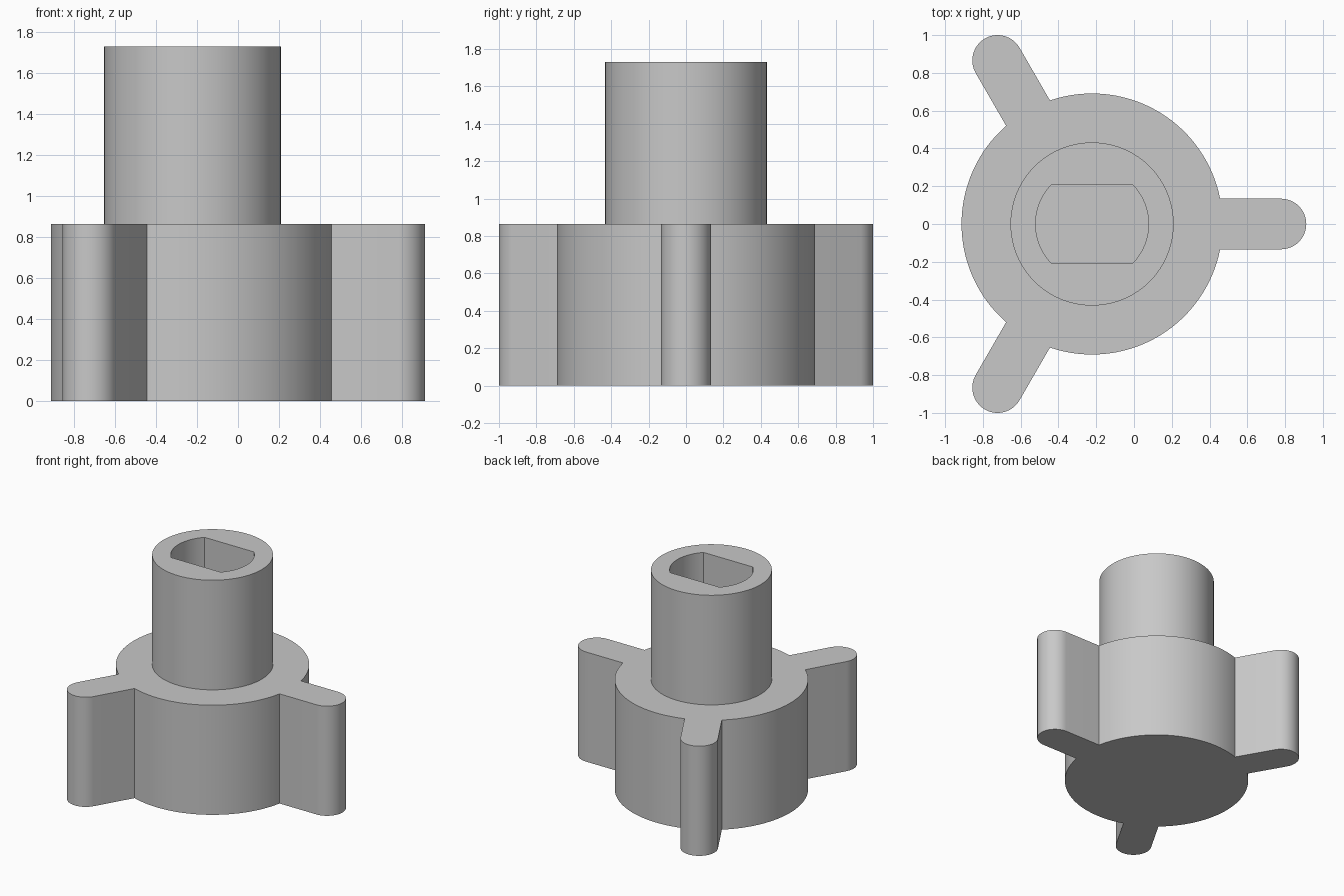
import bpy, bmesh
from math import sin, cos, asin, sqrt, pi, radians

cube = bpy.data.objects.get("Cube")
if cube:
    bpy.data.objects.remove(cube, do_unlink=True)

AXIS_X = -0.222
HUB_R, HUB_H = 0.691, 0.865
ARM_LEN, ARM_R = 1.0, 0.134
SHAFT_R, TOP = 0.432, 1.73
BORE_R, FLAT = 0.299, 0.208

grey = bpy.data.materials.new("grey plastic")
grey.use_nodes = True
colour = (0.58, 0.58, 0.58, 1)
grey.diffuse_color = colour
grey.node_tree.nodes["Principled BSDF"].inputs["Base Color"].default_value = colour


def span(a, b, n):
    return [a + (b - a) * i / n for i in range(n + 1)]


def finish(bm, name):
    bmesh.ops.recalc_face_normals(bm, faces=bm.faces)
    mesh = bpy.data.meshes.new(name)
    bm.to_mesh(mesh)
    bm.free()
    mesh.materials.append(grey)
    obj = bpy.data.objects.new(name, mesh)
    obj.location.x = AXIS_X
    bpy.context.collection.objects.link(obj)
    bpy.ops.object.select_all(action='DESELECT')
    obj.select_set(True)
    bpy.context.view_layer.objects.active = obj
    bpy.ops.object.shade_smooth_by_angle(angle=radians(30))
    return obj


# Hub with three round-ended arms, extruded from one outline
root = asin(ARM_R / HUB_R)
outline = []
for k in range(3):
    turn = k * 2 * pi / 3
    for a in span(-pi / 2, pi / 2, 32):
        x, y = ARM_LEN + ARM_R * cos(a), ARM_R * sin(a)
        outline.append((x * cos(turn) - y * sin(turn), x * sin(turn) + y * cos(turn)))
    for a in span(turn + root, turn + 2 * pi / 3 - root, 40):
        outline.append((HUB_R * cos(a), HUB_R * sin(a)))

bm = bmesh.new()
base = bm.faces.new([bm.verts.new((x, y, 0)) for x, y in outline])
raised = bmesh.ops.extrude_face_region(bm, geom=[base], use_keep_orig=True)["geom"]
bmesh.ops.translate(bm, vec=(0, 0, HUB_H),
                    verts=[v for v in raised if isinstance(v, bmesh.types.BMVert)])
finish(bm, "hub_with_arms")

# Shaft with a double-flat bore, its foot sunk slightly into the hub
corner = asin(FLAT / BORE_R)
stops = [-corner, corner, pi - corner, pi + corner, 2 * pi - corner]
angles = [a for s, e in zip(stops, stops[1:]) for a in span(s, e, 24)[:-1]]
outer = [(SHAFT_R * cos(a), SHAFT_R * sin(a)) for a in angles]
inner = [(BORE_R * cos(a), max(-FLAT, min(FLAT, BORE_R * sin(a)))) for a in angles]

bm = bmesh.new()
foot = HUB_H - 0.02
loops = [[bm.verts.new((x, y, z)) for x, y in ring]
         for ring, z in ((outer, foot), (outer, TOP), (inner, TOP), (inner, foot))]
for lower, upper in zip(loops, loops[1:] + loops[:1]):
    for i in range(len(angles)):
        j = (i + 1) % len(angles)
        bm.faces.new((lower[i], lower[j], upper[j], upper[i]))
finish(bm, "bored_shaft")
